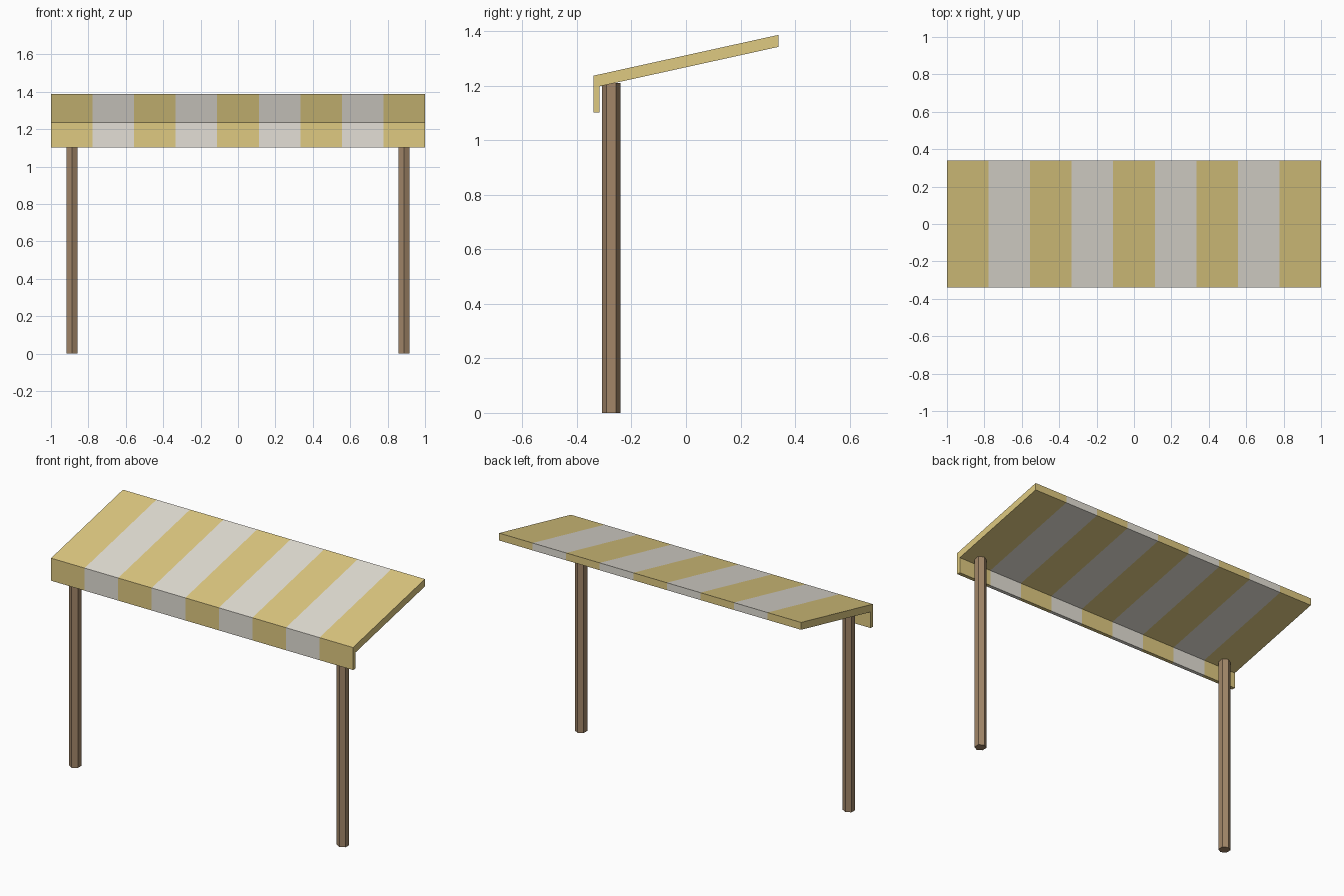
import bpy, bmesh, math

if "Cube" in bpy.data.objects:
    bpy.data.objects.remove(bpy.data.objects["Cube"])

STRIPES = 9
WIDTH = 2.0


def material(name, color):
    m = bpy.data.materials.new(name)
    m.diffuse_color = (*color, 1)
    m.use_nodes = True
    m.node_tree.nodes["Principled BSDF"].inputs["Base Color"].default_value = m.diffuse_color
    return m


def add_object(name, bm, mats):
    bmesh.ops.recalc_face_normals(bm, faces=bm.faces)
    mesh = bpy.data.meshes.new(name)
    bm.to_mesh(mesh)
    bm.free()
    for m in mats:
        mesh.materials.append(m)
    ob = bpy.data.objects.new(name, mesh)
    bpy.context.collection.objects.link(ob)
    return ob


yellow = material("yellow_cloth", (0.74, 0.59, 0.22))
cream = material("cream_cloth", (0.77, 0.74, 0.67))
wood = material("wood", (0.36, 0.24, 0.14))

# Striped awning: side profile (y, z) of the sloped roof and hanging valance, swept along x
profile = [(-0.34, 1.237), (-0.34, 1.102), (-0.318, 1.102),
           (-0.318, 1.198), (0.34, 1.343), (0.34, 1.387)]
bm = bmesh.new()
rings = [[bm.verts.new((-WIDTH / 2 + WIDTH * i / STRIPES, y, z)) for y, z in profile]
         for i in range(STRIPES + 1)]
n = len(profile)
for i in range(STRIPES):
    a, b = rings[i], rings[i + 1]
    for j in range(n):
        k = (j + 1) % n
        bm.faces.new((a[j], a[k], b[k], b[j])).material_index = i % 2
# End caps, split into valance and roof parts
for ring in (rings[0], rings[-1]):
    bm.faces.new((ring[0], ring[1], ring[2], ring[3]))
    bm.faces.new((ring[0], ring[3], ring[4], ring[5]))
bmesh.ops.dissolve_edges(bm, edges=[
    e for ring in (rings[0], rings[-1]) for e in bm.edges
    if ring[0] in e.verts and ring[3] in e.verts], use_verts=False)
add_object("awning", bm, [yellow, cream])

# Hexagonal posts with a corner facing the front
for name, x in (("left_post", -0.887), ("right_post", 0.887)):
    bm = bmesh.new()
    r, h = 0.034, 1.21
    base = bm.faces.new([
        bm.verts.new((r * math.sin(a), r * math.cos(a), 0))
        for a in (math.tau * i / 6 for i in range(6))])
    top = bmesh.ops.extrude_face_region(bm, geom=[base], use_keep_orig=True)["geom"]
    bmesh.ops.translate(bm, vec=(0, 0, h),
                        verts=[v for v in top if isinstance(v, bmesh.types.BMVert)])
    add_object(name, bm, [wood]).location = (x, -0.274, 0)
